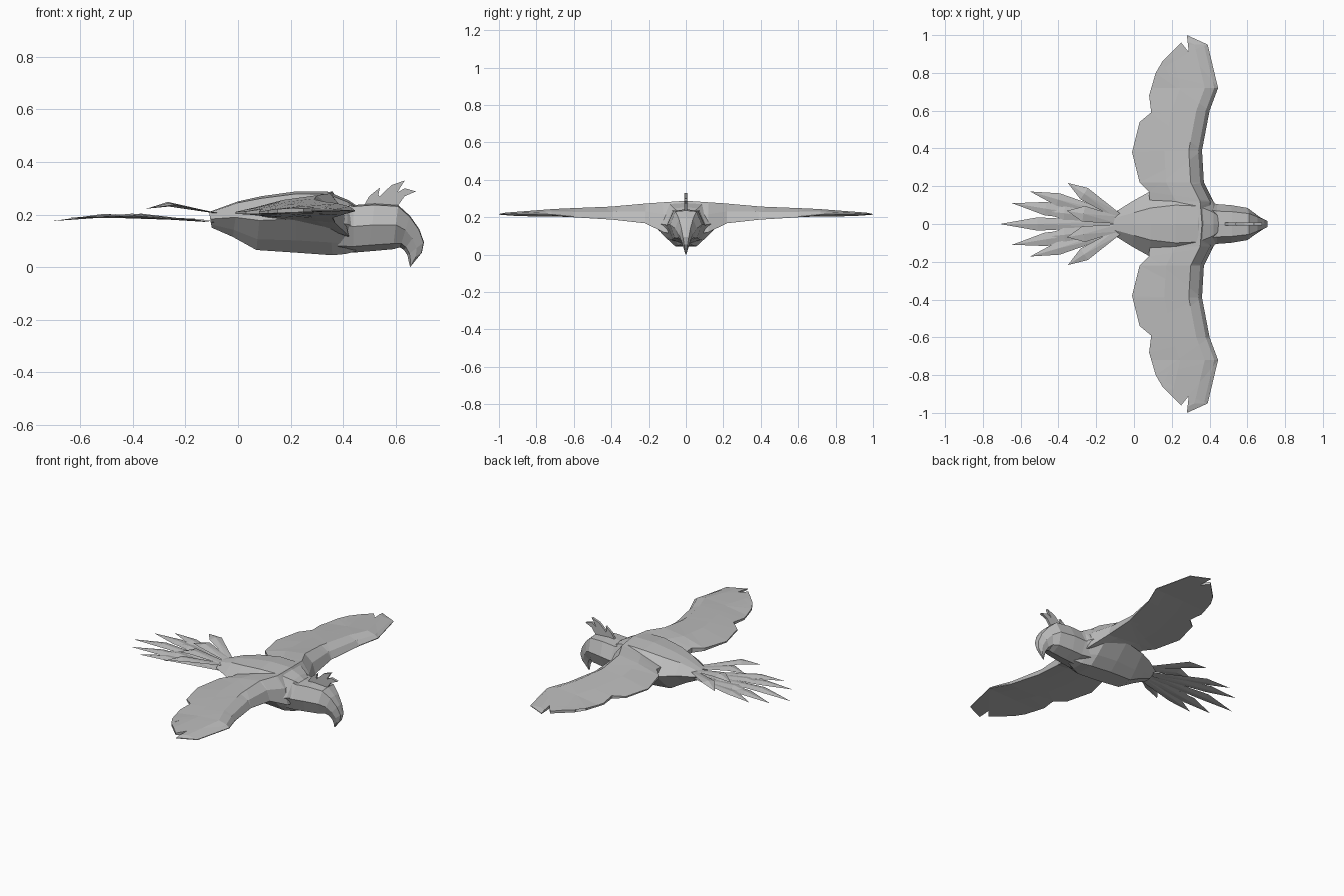
import bpy, bmesh
from mathutils import Vector

cube = bpy.data.objects.get("Cube")
if cube:
    bpy.data.objects.remove(cube)

GREY = (0.5, 0.5, 0.5, 1)
grey = bpy.data.materials.new("plumage_grey")
grey.use_nodes = True
grey.diffuse_color = GREY
grey.node_tree.nodes["Principled BSDF"].inputs["Base Color"].default_value = GREY


def finish(bm, name):
    bmesh.ops.recalc_face_normals(bm, faces=bm.faces)
    mesh = bpy.data.meshes.new(name)
    bm.to_mesh(mesh)
    bm.free()
    mesh.materials.append(grey)
    obj = bpy.data.objects.new(name, mesh)
    bpy.context.collection.objects.link(obj)
    return obj


def interp(table, t):
    for (a, va), (b, vb) in zip(table, table[1:]):
        if t <= b:
            return va + (vb - va) * max(0, t - a) / (b - a)
    return table[-1][1]


def loft(name, profile, stations):
    """Skin rings; each station is top x, top z, bottom x, bottom z, half width."""
    bm = bmesh.new()
    half = profile + [(-w, h) for w, h in reversed(profile) if w > 0]
    rings = []
    for tx, tz, bx, bz, width in stations:
        rings.append([bm.verts.new((bx + (tx - bx) * h, w * width, bz + (tz - bz) * h))
                      for w, h in half])
    n = len(half)
    for a, b in zip(rings, rings[1:]):
        for i in range(n):
            j = (i + 1) % n
            bm.faces.new((a[i], a[j], b[j], b[i]))
    bm.faces.new(rings[0])
    bm.faces.new(rings[-1])
    return finish(bm, name)


# Torso, widening into the wing roots
loft("body", [(0, 1), (.5, .96), (1, .55), (.58, .2), (.3, 0)], [
    (-.11, .21, -.10, .15, .06),
    (0, .25, -.02, .115, .12),
    (.09, .27, .07, .065, .17),
    (.22, .288, .22, .055, .20),
    (.34, .288, .36, .045, .19),
    (.42, .255, .41, .05, .125),
    (.45, .235, .45, .06, .08)])

# Head and hooked beak in one skin
loft("head", [(0, 1), (.65, .97), (1, .55), (.7, .13), (0, 0)], [
    (.39, .25, .38, .055, .12),
    (.44, .236, .44, .055, .105),
    (.52, .242, .50, .06, .10),
    (.61, .236, .59, .068, .085),
    (.655, .195, .617, .075, .058),
    (.69, .145, .632, .065, .038),
    (.708, .095, .645, .045, .024),
    (.70, .055, .65, .022, .014),
    (.658, .003, .655, 0, .003)])

# Wing curves along the span
LEAD = [(0, .43), (.12, .42), (.22, .37), (.39, .36), (.6, .40), (.72, .445), (.95, .39), (1, .28)]
RIDGE = [(0, .288), (.2, .275), (.4, .257), (.7, .245), (1, .222)]
LOW = [(0, .10), (.12, .12), (.22, .168), (.39, .187), (.6, .20), (.72, .212), (1, .214)]
# Feathered trailing edge from tip to root
TRAIL = [(.29, .91), (.25, .96), (.15, .86), (.21, .73), (.115, .8), (.08, .68), (.09, .6),
         (.17, .58), (.09, .59), (.03, .54), (-.01, .38), (.03, .22), (.08, .17), (.085, 0)]


def wing_height(u, y, upper):
    low, ridge = interp(LOW, y), interp(RIDGE, y)
    bottom = interp([(0, low), (.36, .203)], u)
    if not upper:
        return bottom
    top = interp([(0, low + .004), (.02, low + .6 * (ridge - low)),
                  (.07, ridge), (.2, ridge * .7 + .064), (.37, .21)], u)
    return max(top, bottom + .004)


def wing(name, side):
    bm = bmesh.new()
    outline = [(x, y) for y, x in LEAD] + TRAIL
    bm.faces.new([bm.verts.new((x, y, 0)) for x, y in outline])
    bmesh.ops.triangulate(bm, faces=bm.faces[:])

    def cut(co, normal):
        bmesh.ops.bisect_plane(bm, geom=bm.verts[:] + bm.edges[:] + bm.faces[:],
                               dist=.0001, plane_co=co, plane_no=normal)

    for y, _ in LEAD[1:-1]:
        cut((0, y, 0), (0, 1, 0))
    # Straighten the front edge, cut lengthwise folds, then bend it back
    for v in bm.verts:
        v.co.x = interp(LEAD, v.co.y) - v.co.x
    for u in (.02, .07, .2):
        cut((u, 0, 0), (1, 0, 0))
    res = bmesh.ops.extrude_face_region(bm, geom=bm.faces[:], use_keep_orig=True)
    upper = {g for g in res["geom"] if isinstance(g, bmesh.types.BMVert)}
    for v in bm.verts:
        u, y = v.co.x, v.co.y
        v.co = (interp(LEAD, y) - u, side * y, wing_height(u, y, v in upper))
    return finish(bm, name)


def feather(name, root, tip, width, lift=0.0):
    """Slim kite-shaped feather with a raised middle rib."""
    root, tip = Vector(root), Vector(tip)
    along = tip - root
    across = Vector((-along.y, along.x, 0)).normalized() * width
    up = Vector((0, 0, 1))
    mid = root + along * .68 + up * lift
    bm = bmesh.new()
    rim = [bm.verts.new(p) for p in (root + across * .45, mid + across, tip,
                                     mid - across, root - across * .45)]
    rib = bm.verts.new(mid + up * .008)
    keel = bm.verts.new(mid - up * .006)
    for i in range(5):
        pair = [rim[i], rim[(i + 1) % 5]]
        bm.faces.new(pair + [rib])
        bm.faces.new(pair + [keel])
    return finish(bm, name)


for label, side in (("left", 1), ("right", -1)):
    wing(label + "_wing", side)
    # Long tail fan
    feather(label + "_inner_tail", (-.09, side * .02, .175), (-.645, side * .11, .187), .036, .01)
    feather(label + "_outer_tail", (-.09, side * .04, .17), (-.55, side * .172, .19), .034, .012)
    feather(label + "_side_tail", (-.09, side * .03, .17), (-.50, side * .07, .19), .036, .012)
    # Short upturned coverts
    feather(label + "_outer_covert", (-.08, side * .04, .205), (-.35, side * .217, .222), .036, .02)
    feather(label + "_inner_covert", (-.08, side * .02, .205), (-.355, side * .07, .22), .042, .025)
feather("middle_tail", (-.09, 0, .18), (-.71, 0, .175), .035, .018)


def crest_plume(name, points):
    bm = bmesh.new()
    face = bm.faces.new([bm.verts.new((x, -.007, z)) for x, z in points])
    res = bmesh.ops.extrude_face_region(bm, geom=[face], use_keep_orig=True)
    moved = [g for g in res["geom"] if isinstance(g, bmesh.types.BMVert)]
    bmesh.ops.translate(bm, verts=moved, vec=(0, .014, 0))
    return finish(bm, name)


# Head crest
crest_plume("rear_crest", [(.48, .235), (.5, .27), (.54, .302), (.535, .275), (.56, .235)])
crest_plume("middle_crest", [(.51, .235), (.55, .28), (.585, .312), (.635, .33), (.61, .29), (.58, .235)])
crest_plume("front_crest", [(.55, .235), (.59, .275), (.635, .3), (.678, .288), (.635, .27), (.61, .235)])
